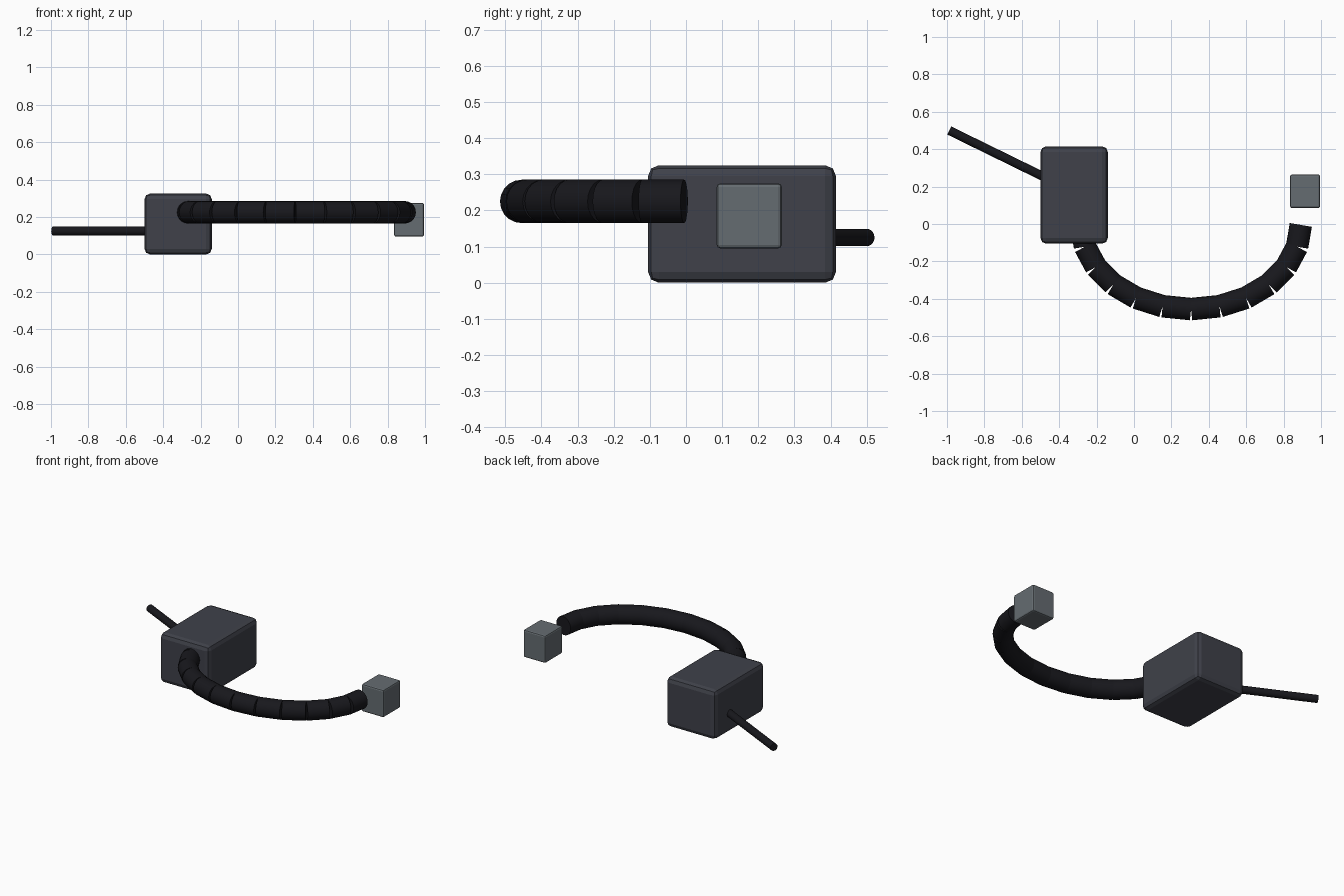
import bpy
from math import cos, sin, pi, radians
from mathutils import Vector

if "Cube" in bpy.data.objects:
    bpy.data.objects.remove(bpy.data.objects["Cube"])


def material(name, rgb):
    m = bpy.data.materials.new(name)
    m.diffuse_color = (*rgb, 1)
    m.use_nodes = True
    m.node_tree.nodes["Principled BSDF"].inputs["Base Color"].default_value = m.diffuse_color
    return m


housing = material("dark grey", (0.05, 0.053, 0.068))
rubber = material("black rubber", (0.009, 0.009, 0.012))
metal = material("mid grey", (0.13, 0.15, 0.165))


def rounded_box(name, lo, hi, bevel, segments, mat):
    lo, hi = Vector(lo), Vector(hi)
    bpy.ops.mesh.primitive_cube_add(size=1, location=(lo + hi) / 2)
    ob = bpy.context.object
    ob.name = name
    ob.scale = hi - lo
    bpy.ops.object.transform_apply(location=False, rotation=False, scale=True)
    mod = ob.modifiers.new("bevel", "BEVEL")
    mod.width, mod.segments = bevel, segments
    ob.data.materials.append(mat)


def segmented_tube(name, points, radius, mat):
    """Separate cylinders between consecutive path points."""
    for i, (a, b) in enumerate(zip(points, points[1:])):
        a, b = Vector(a), Vector(b)
        bpy.ops.mesh.primitive_cylinder_add(vertices=20, radius=radius,
                                            depth=(b - a).length, location=(a + b) / 2)
        ob = bpy.context.object
        ob.name = f"{name}_{i + 1}"
        ob.rotation_euler = (b - a).to_track_quat('Z', 'Y').to_euler()
        ob.data.materials.append(mat)
        bpy.ops.object.shade_smooth_by_angle(angle=radians(30))


# Main housing and small end block
rounded_box("main_housing", (-0.5, -0.105, 0), (-0.14, 0.415, 0.325), 0.03, 2, housing)
rounded_box("end_block", (0.835, 0.085, 0.095), (0.995, 0.265, 0.275), 0.01, 2, metal)

# Thick hose sweeping half an ellipse in 12 straight pieces
hose = [(0.305 + 0.587 * cos(pi * i / 12), -0.005 - 0.45 * sin(pi * i / 12), 0.225)
        for i in range(13)]
segmented_tube("hose", hose, 0.06, rubber)

# Thin straight cord leaving the left side
start, end = Vector((-0.488, 0.255, 0.125)), Vector((-0.988, 0.5, 0.125))
segmented_tube("cord", [start.lerp(end, i / 4) for i in range(5)], 0.024, rubber)
